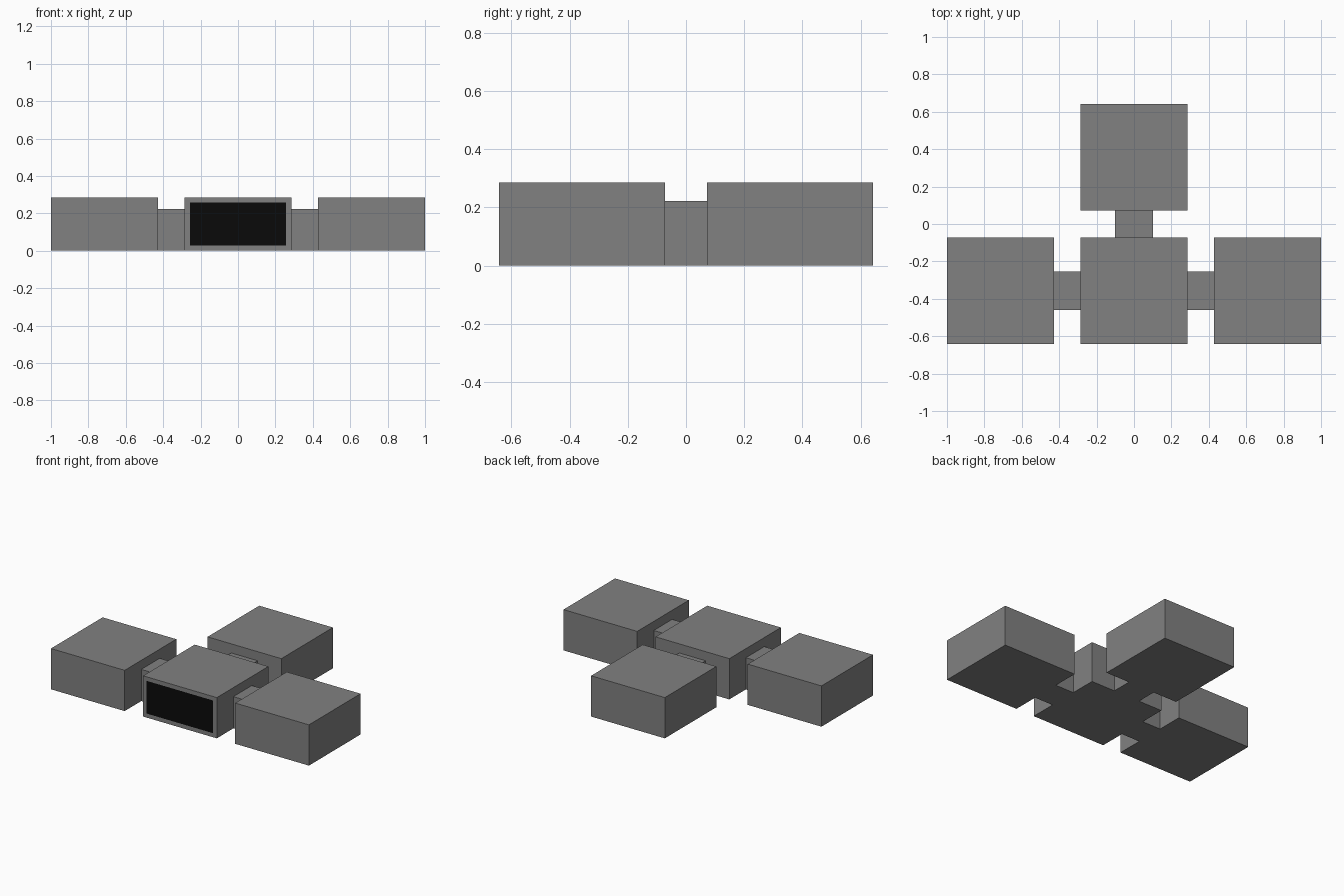
import bpy, bmesh
from mathutils import Vector

if "Cube" in bpy.data.objects:
    bpy.data.objects.remove(bpy.data.objects["Cube"])

U = 2 / 7            # half the width of one block
GAP = U / 2          # space between blocks
STEP = 2 * U + GAP   # block spacing
Y0 = -STEP / 2       # front row centre


def material(name, v):
    m = bpy.data.materials.new(name)
    m.diffuse_color = (v, v, v, 1)
    m.use_nodes = True
    m.node_tree.nodes["Principled BSDF"].inputs["Base Color"].default_value = m.diffuse_color
    return m


grey = material("mid grey", 0.22)
black = material("screen black", 0.003)


def box(name, x, y, sx, sy, h, screen=False):
    bm = bmesh.new()
    bmesh.ops.create_cube(bm, size=1)
    bmesh.ops.scale(bm, vec=(sx, sy, h), verts=bm.verts)
    bmesh.ops.translate(bm, vec=Vector((x, y, h / 2)), verts=bm.verts)
    if screen:  # flush dark panel inset in the front face
        bm.normal_update()
        front = [f for f in bm.faces if f.normal.y < -0.9]
        bmesh.ops.inset_region(bm, faces=front, thickness=0.04)
        front[0].material_index = 1
    me = bpy.data.meshes.new(name)
    bm.to_mesh(me)
    bm.free()
    me.materials.append(grey)
    if screen:
        me.materials.append(black)
    bpy.context.collection.objects.link(bpy.data.objects.new(name, me))


# Four square blocks in a T layout
box("centre_block", 0, Y0, 2 * U, 2 * U, U, screen=True)
box("back_block", 0, -Y0, 2 * U, 2 * U, U)
# Low narrow links joining the blocks
box("back_link", 0, 0, 0.204, GAP, 0.222)
for side, s in (("left", -1), ("right", 1)):
    box(side + "_block", s * STEP, Y0, 2 * U, 2 * U, U)
    box(side + "_link", s * STEP / 2, Y0, GAP, 0.204, 0.222)
